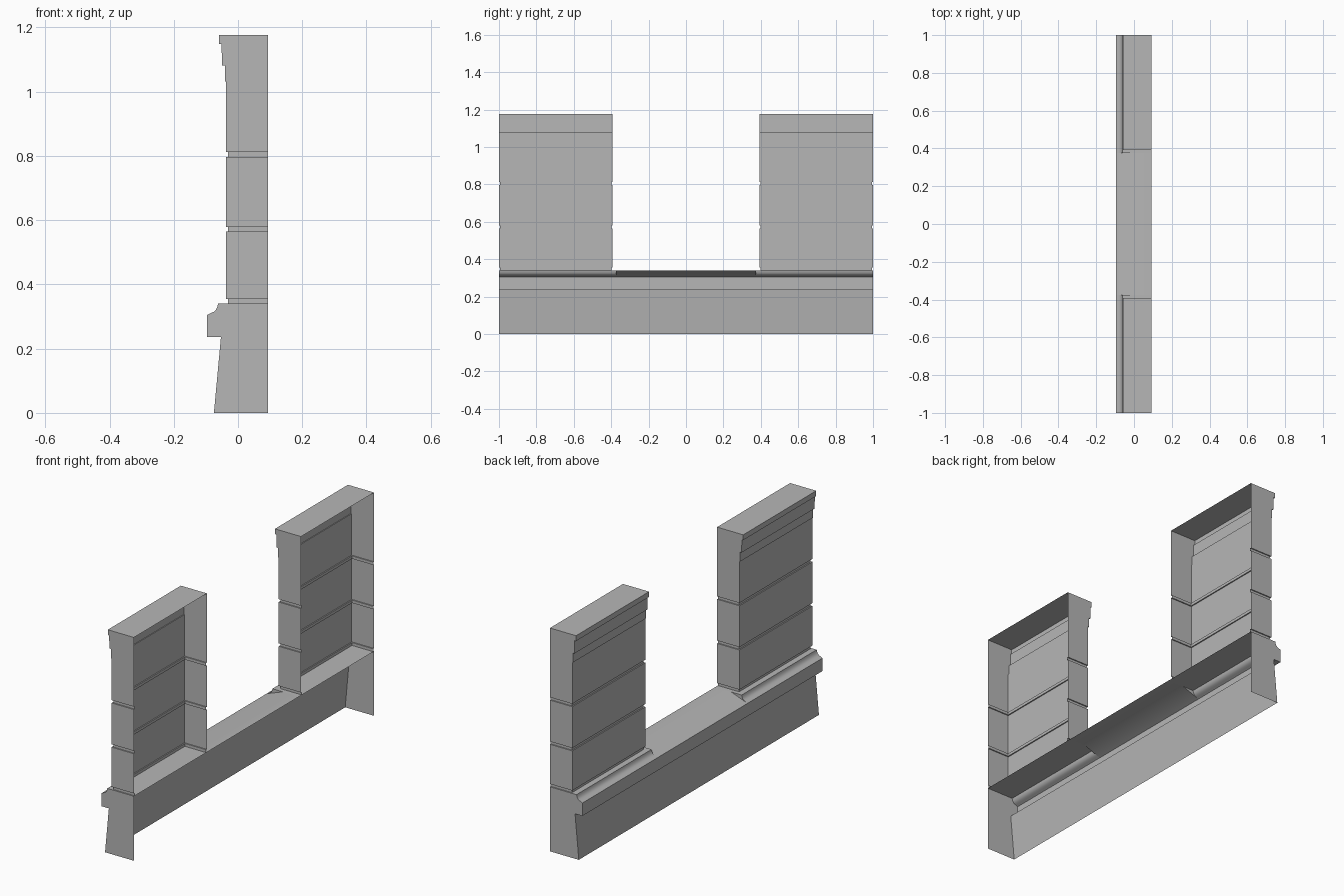
import bpy
import bmesh
import math

default = bpy.data.objects.get("Cube")
if default:
    bpy.data.objects.remove(default, do_unlink=True)

# One plain stone colour
stone = bpy.data.materials.new("stone_grey")
stone.use_nodes = True
colour = (0.47, 0.47, 0.47, 1)
stone.diffuse_color = colour
shader = stone.node_tree.nodes["Principled BSDF"]
shader.inputs["Base Color"].default_value = colour
shader.inputs["Roughness"].default_value = 0.8

BACK = 0.093      # open rear edge of the shell
LEDGE = 0.34      # height of the ledge top
NOTCH = 0.375     # half width of the sloped sill
INNER = 0.392     # inner side of each pier
TOP = 1.177


def finish(bm, name):
    mesh = bpy.data.meshes.new(name)
    bm.to_mesh(mesh)
    bm.free()
    mesh.materials.append(stone)
    obj = bpy.data.objects.new(name, mesh)
    bpy.context.collection.objects.link(obj)
    bpy.ops.object.select_all(action='DESELECT')
    obj.select_set(True)
    bpy.context.view_layer.objects.active = obj
    bpy.ops.object.shade_smooth_by_angle(angle=math.radians(35))
    return obj


def bridge(bm, first, second):
    """Skin two rows of vertices, faces turned outward."""
    for i in range(len(first) - 1):
        bm.faces.new((first[i], first[i + 1], second[i + 1], second[i]))


def row(bm, profile, y):
    return [bm.verts.new((x, y, z)) for x, z in profile]


def end_plate(bm, profile, y, facing_back):
    verts = row(bm, profile, y)
    bm.faces.new(verts if facing_back else verts[::-1])


# Plinth profiles: sloping foot and square band, then cove or sloped sill
foot = [(-0.075, 0), (-0.053, 0.237), (-0.096, 0.237), (-0.096, 0.305)]
cove = [(-0.084, 0.311), (-0.075, 0.315), (-0.068, 0.322), (-0.064, 0.331)]
lip = [(-0.062, LEDGE)]
rear = [(BACK, LEDGE)]
moulded = foot + cove + lip + rear
sill_start = (0.0, LEDGE)

# Moulded plinth lengths below the piers, with closed ends
for name, side in (("right_plinth", -1), ("left_plinth", 1)):
    bm = bmesh.new()
    low, high = sorted((side * NOTCH, side))
    bridge(bm, row(bm, moulded, low), row(bm, moulded, high))
    end_plate(bm, moulded + [(BACK, 0)], side, side > 0)
    # Small stop where the cove meets the sill
    end_plate(bm, foot[-1:] + cove + lip + [sill_start], side * NOTCH, side < 0)
    finish(bm, name)

# Plain plinth with the sloped sill in the opening
bm = bmesh.new()
sill = foot + [sill_start] + rear
bridge(bm, row(bm, sill, -NOTCH), row(bm, sill, NOTCH))
finish(bm, "sloped_sill")

# Pier levels: outer x, height, inset of the sides
FACE, JOINT, CUT = -0.037, -0.031, 0.006
levels = [(JOINT, LEDGE, CUT)]
for start, end in ((0.355, 0.564), (0.579, 0.797)):
    levels += [(JOINT, start, CUT), (FACE, start, 0), (FACE, end, 0), (JOINT, end, CUT)]
levels += [(JOINT, 0.812, CUT), (FACE, 0.812, 0)]
# Stepped cornice
for x_low, x_high, z in ((FACE, -0.041, 1.031), (-0.041, -0.050, 1.081),
                         (-0.051, -0.059, 1.149)):
    levels += [(x_low, z, 0), (x_high, z, 0)]
levels.append((-0.059, TOP, 0))


def pier(name, low, high):
    """Hollow pier shell, open at the rear, closed on top."""
    bm = bmesh.new()
    previous = None
    for x, z, inset in levels:
        a, b = low + inset, high - inset
        ring = [bm.verts.new(p) for p in
                ((BACK, a, z), (x, a, z), (x, b, z), (BACK, b, z))]
        if previous:
            for j in range(3):
                bm.faces.new((previous[j], ring[j], ring[j + 1], previous[j + 1]))
        previous = ring
    bm.faces.new(previous[::-1])
    finish(bm, name)


pier("right_pier", -1, -INNER)
pier("left_pier", INNER, 1)
